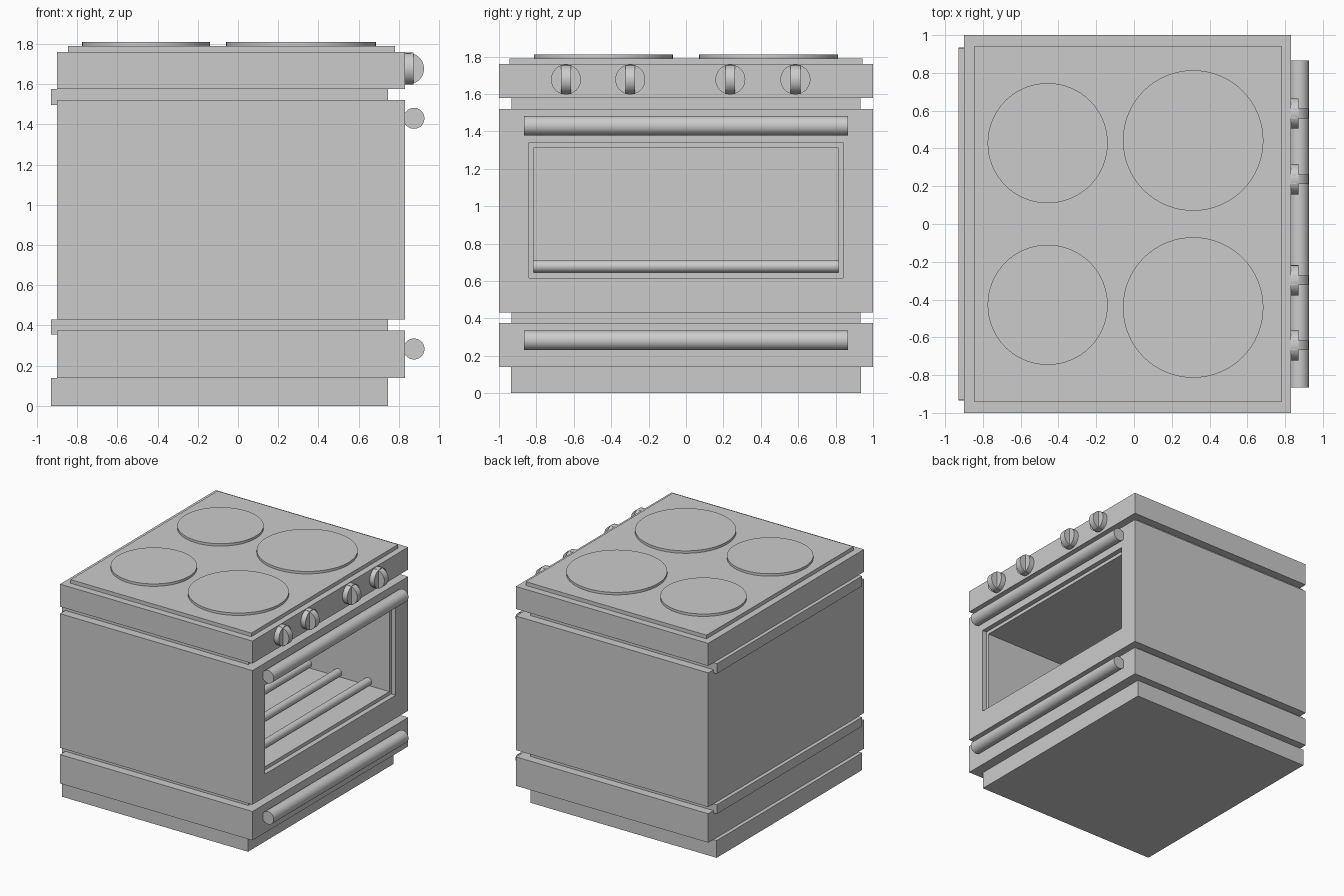
import bpy, bmesh, math

cube = bpy.data.objects.get("Cube")
if cube:
    bpy.data.objects.remove(cube, do_unlink=True)

grey = bpy.data.materials.new("light_grey")
grey.use_nodes = True
color = (0.6, 0.6, 0.6, 1)
grey.diffuse_color = color
grey.node_tree.nodes["Principled BSDF"].inputs["Base Color"].default_value = color


def finish(name, bm):
    bmesh.ops.recalc_face_normals(bm, faces=bm.faces)
    mesh = bpy.data.meshes.new(name)
    bm.to_mesh(mesh)
    bm.free()
    mesh.materials.append(grey)
    obj = bpy.data.objects.new(name, mesh)
    bpy.context.collection.objects.link(obj)
    return obj


def rings(name, sections):
    """Join rectangles (x, half width, bottom, top) into a closed shell."""
    bm = bmesh.new()
    loops = [[bm.verts.new((x, y, z)) for y, z in ((-w, b), (w, b), (w, t), (-w, t))]
             for x, w, b, t in sections]
    for p, q in zip(loops, loops[1:]):
        for i in range(4):
            j = (i + 1) % 4
            bm.faces.new((p[i], p[j], q[j], q[i]))
    bm.faces.new(loops[0])
    bm.faces.new(loops[-1])
    return finish(name, bm)


def box(name, back, front, half, bottom, top):
    return rings(name, [(back, half, bottom, top), (front, half, bottom, top)])


def cylinder(name, center, radius, length, axis="Z", segments=64):
    bpy.ops.mesh.primitive_cylinder_add(vertices=segments, radius=radius, depth=length, location=center)
    obj = bpy.context.object
    obj.name = name
    if axis == "Y":
        obj.rotation_euler.x = math.pi / 2
    elif axis == "X":
        obj.rotation_euler.y = math.pi / 2
    obj.data.materials.append(grey)
    bpy.ops.object.shade_smooth_by_angle(angle=math.radians(30))
    return obj


# Stacked body: recessed plinth and spacers between the wider sections
box("plinth", -0.93, 0.745, 0.935, 0, 0.14)
box("drawer", -0.90, 0.83, 1, 0.14, 0.375)
box("lower_spacer", -0.93, 0.745, 0.932, 0.355, 0.43)
box("upper_spacer", -0.93, 0.745, 0.932, 1.495, 1.577)
box("control_panel", -0.90, 0.83, 1, 1.577, 1.76)
box("cooktop", -0.845, 0.78, 0.943, 1.76, 1.79)

# Oven shell with a stepped opening and a hollow chamber
rings("oven", [
    (-0.90, 1, 0.43, 1.52),
    (0.83, 1, 0.43, 1.52),
    (0.83, 0.84, 0.617, 1.34),
    (0.79, 0.84, 0.617, 1.34),
    (0.79, 0.815, 0.645, 1.312),
    (-0.78, 0.815, 0.645, 1.312),
])

# Heating rods on the chamber floor
for i in range(5):
    cylinder(f"heating_rod_{i + 1}", (0.60 - 0.27 * i, 0, 0.678), 0.032, 1.63, "Y", 32)

# Handles of the door and drawer
for name, z in (("door_handle", 1.43), ("drawer_handle", 0.283)):
    cylinder(name, (0.875, 0, z), 0.052, 1.73, "Y")

# Burner plates
for side, sign in (("left", 1), ("right", -1)):
    cylinder(f"rear_{side}_burner", (-0.457, sign * 0.428, 1.80), 0.318, 0.02)
    cylinder(f"front_{side}_burner", (0.313, sign * 0.442, 1.80), 0.372, 0.02)

# Control knobs: round base with a half-disc grip
for i, y in enumerate((-0.642, -0.298, 0.237, 0.585)):
    cylinder(f"knob_base_{i + 1}", (0.847, y, 1.677), 0.08, 0.05, "X", 48)
    cylinder(f"knob_grip_{i + 1}", (0.847, y, 1.677), 0.078, 0.052, "Y", 48)
